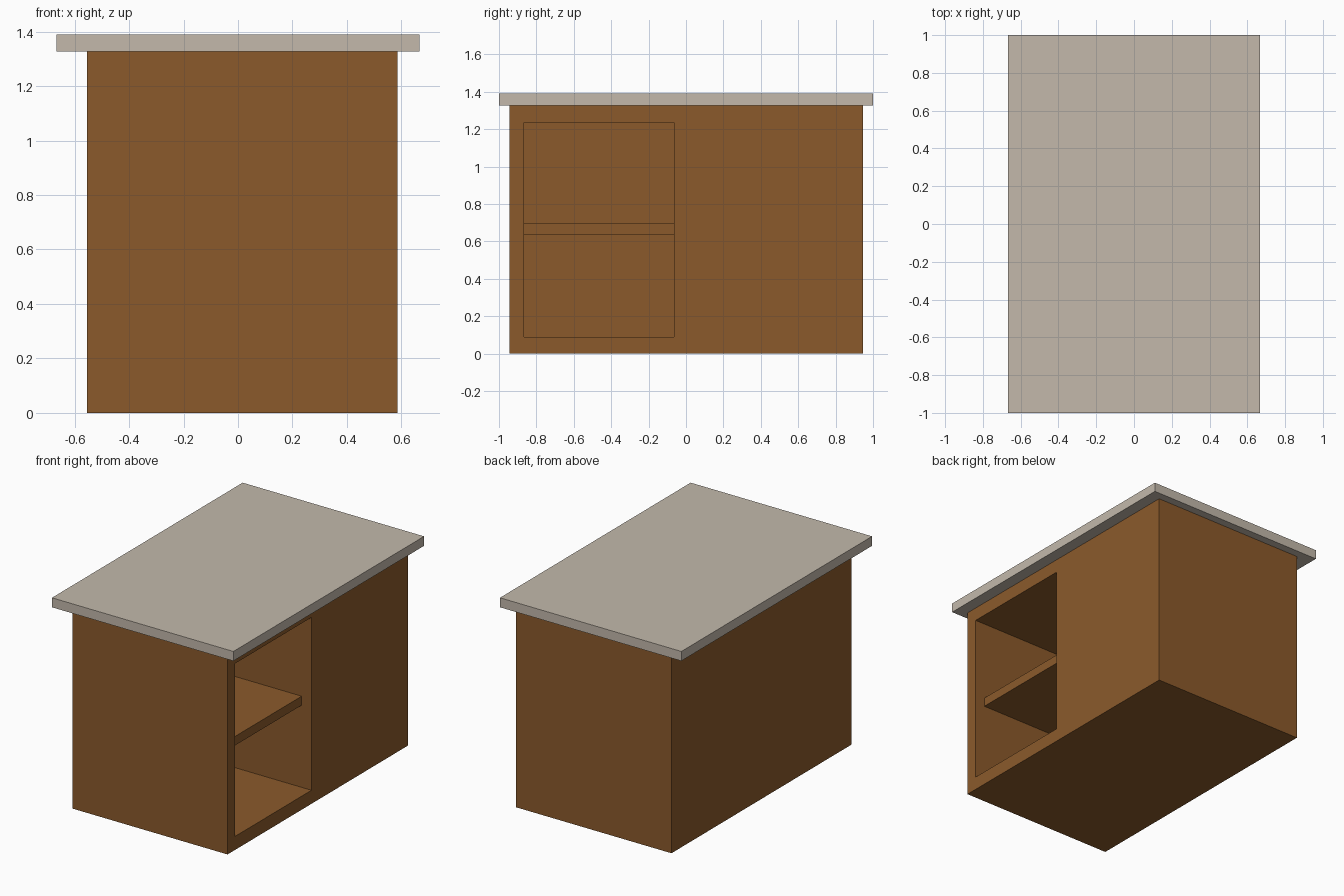
import bpy

if "Cube" in bpy.data.objects:
    bpy.data.objects.remove(bpy.data.objects["Cube"])


def srgb(r, g, b):
    def lin(c):
        c /= 255
        return c / 12.92 if c <= 0.04045 else ((c + 0.055) / 1.055) ** 2.4
    return (lin(r), lin(g), lin(b), 1)


def material(name, colour):
    m = bpy.data.materials.new(name)
    m.diffuse_color = colour
    m.use_nodes = True
    m.node_tree.nodes["Principled BSDF"].inputs["Base Color"].default_value = m.diffuse_color
    return m


def box(name, lo, hi, mat):
    bpy.ops.mesh.primitive_cube_add(size=1, location=[(a + b) / 2 for a, b in zip(lo, hi)])
    ob = bpy.context.object
    ob.name = name
    ob.scale = [b - a for a, b in zip(lo, hi)]
    bpy.ops.object.transform_apply(location=False, rotation=False, scale=True)
    ob.data.materials.append(mat)
    return ob


wood = material("brown wood", srgb(139, 90, 43))
stone = material("pale stone", srgb(195, 185, 171))

BACK = -0.47  # inner end of the shelf niche

# Cabinet body with an open niche on its right side
body = box("cabinet_body", (-0.555, -0.945, 0), (0.585, 0.945, 1.327), wood)
cutter = box("niche_cutter", (BACK, -0.865, 0.09), (0.7, -0.065, 1.237), wood)
cutter.hide_render = True
mod = body.modifiers.new("niche", 'BOOLEAN')
mod.operation = 'DIFFERENCE'
mod.solver = 'EXACT'
mod.object = cutter
bpy.context.view_layer.objects.active = body
bpy.ops.object.modifier_apply(modifier=mod.name)
bpy.data.objects.remove(cutter, do_unlink=True)

# Shelf, set back slightly from the opening
box("shelf", (BACK, -0.865, 0.635), (0.513, -0.065, 0.695), wood)

# Overhanging worktop
box("worktop", (-0.666, -1, 1.327), (0.666, 1, 1.39), stone)
